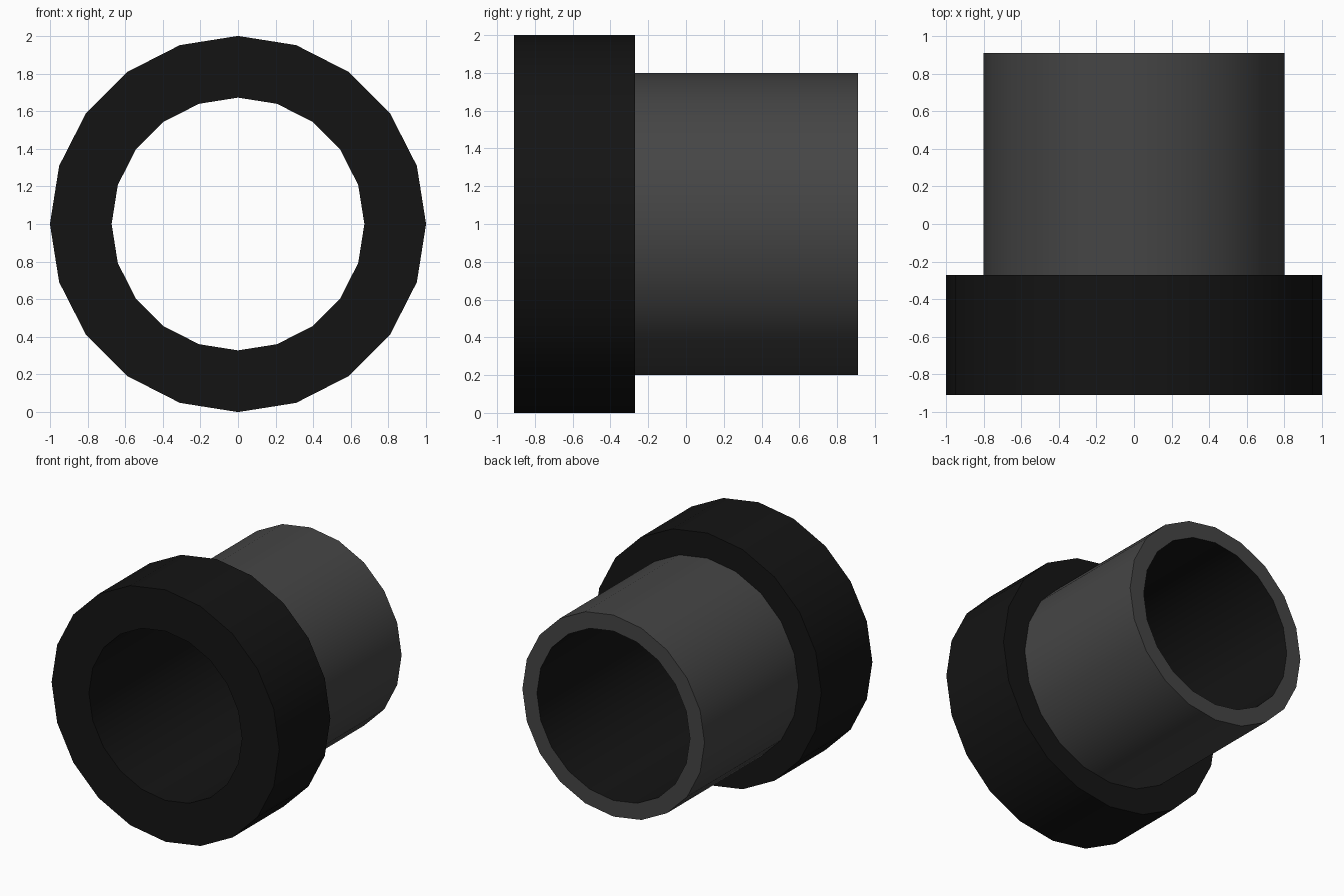
import bpy, bmesh, math

if "Cube" in bpy.data.objects:
    bpy.data.objects.remove(bpy.data.objects["Cube"])

SIDES = 20
FRONT, STEP, BACK = -0.91, -0.27, 0.91
R_BORE, R_SLEEVE, R_COLLAR = 0.672, 0.80, 1.0


def material(name, value):
    m = bpy.data.materials.new(name)
    m.diffuse_color = (value, value, value, 1)
    m.use_nodes = True
    m.node_tree.nodes["Principled BSDF"].inputs["Base Color"].default_value = m.diffuse_color
    return m


def lathe(name, profile, mat):
    """Revolve (radius, y) points around the horizontal y axis at z = 1."""
    bm = bmesh.new()
    rings = []
    for r, y in profile:
        ring = []
        for i in range(SIDES):
            a = 2 * math.pi * i / SIDES
            ring.append(bm.verts.new((r * math.cos(a), y, 1 + r * math.sin(a))))
        rings.append(ring)
    for a, b in zip(rings, rings[1:]):
        for i in range(SIDES):
            j = (i + 1) % SIDES
            bm.faces.new((a[i], b[i], b[j], a[j]))
    mesh = bpy.data.meshes.new(name)
    bm.to_mesh(mesh)
    bm.free()
    obj = bpy.data.objects.new(name, mesh)
    bpy.context.collection.objects.link(obj)
    mesh.materials.append(mat)
    bpy.ops.object.select_all(action='DESELECT')
    obj.select_set(True)
    bpy.context.view_layer.objects.active = obj
    bpy.ops.object.shade_smooth_by_angle(angle=math.radians(30))
    return obj


# Black front collar with the bore running through to the back
lathe("collar_and_bore",
      [(R_BORE, BACK), (R_BORE, FRONT), (R_COLLAR, FRONT),
       (R_COLLAR, STEP), (R_SLEEVE, STEP)],
      material("black", 0.007))

# Dark grey rear sleeve with its end rim
lathe("sleeve",
      [(R_SLEEVE, STEP), (R_SLEEVE, BACK), (R_BORE, BACK)],
      material("dark_grey", 0.06))
